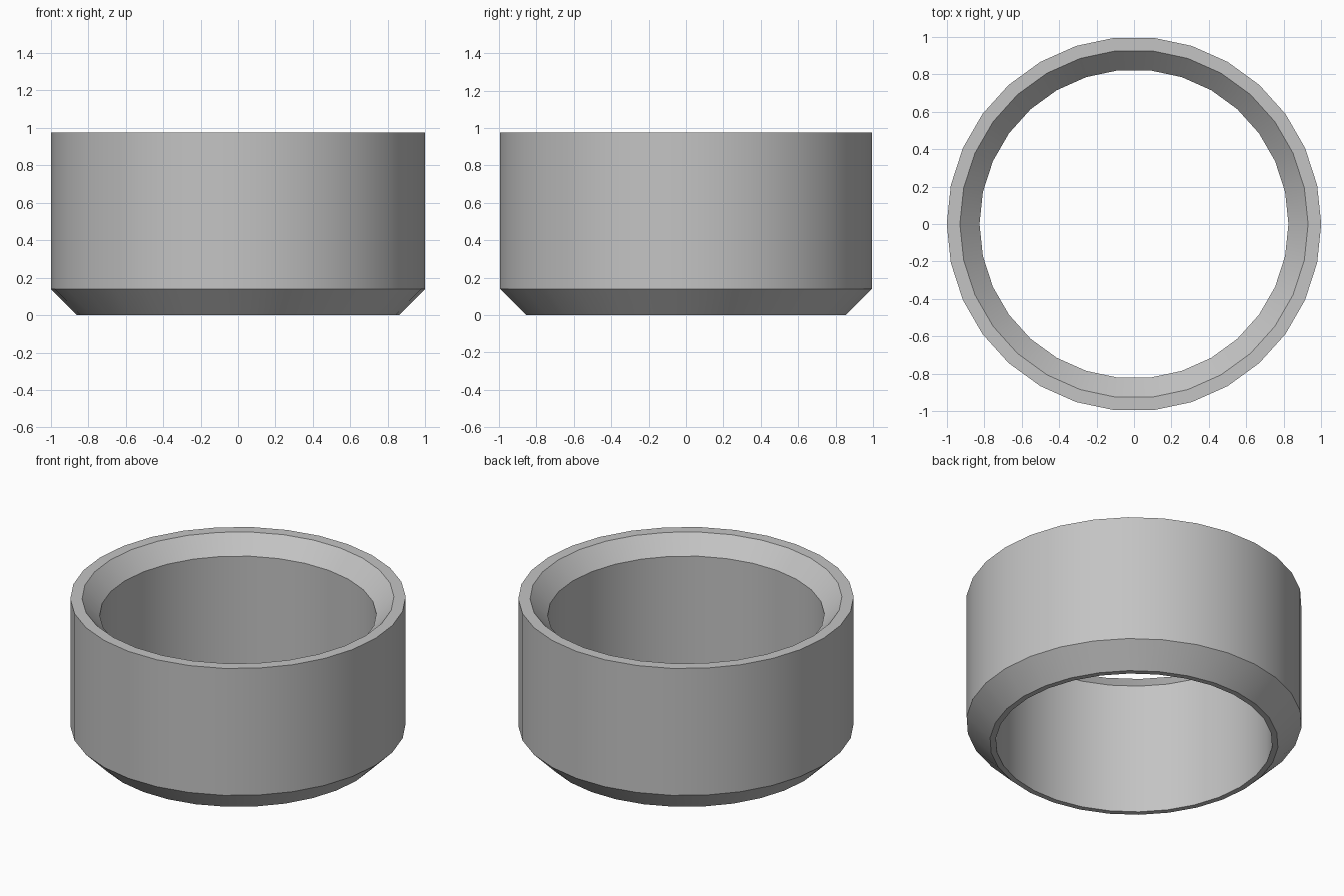
import bpy
import bmesh
from math import cos, sin, radians, tau

cube = bpy.data.objects.get("Cube")
if cube:
    bpy.data.objects.remove(cube, do_unlink=True)

SEGMENTS = 30
HEIGHT = 0.975
OUTER, BORE = 1.0, 0.825
FOOT, LIP = 0.86, 0.93

# Plain grey metal
metal = bpy.data.materials.new("grey metal")
metal.use_nodes = True
grey = (0.55, 0.55, 0.55, 1)
metal.diffuse_color = grey
metal.node_tree.nodes["Principled BSDF"].inputs["Base Color"].default_value = grey

# Closed cross-section: radius, height
profile = [
    (BORE, 0),
    (FOOT, 0),
    (OUTER, OUTER - FOOT),
    (OUTER, HEIGHT),
    (LIP, HEIGHT),
    (BORE, HEIGHT - 0.11),
]

# Sweep the cross-section around the vertical axis
bm = bmesh.new()
rings = []
for i in range(SEGMENTS):
    a = tau * i / SEGMENTS
    rings.append([bm.verts.new((r * cos(a), r * sin(a), z)) for r, z in profile])
for i, ring in enumerate(rings):
    following = rings[(i + 1) % SEGMENTS]
    for j in range(len(profile)):
        k = (j + 1) % len(profile)
        bm.faces.new((ring[j], following[j], following[k], ring[k]))
bmesh.ops.recalc_face_normals(bm, faces=bm.faces)

mesh = bpy.data.meshes.new("chamfered_ring")
bm.to_mesh(mesh)
bm.free()
mesh.materials.append(metal)
collar = bpy.data.objects.new("chamfered_ring", mesh)
bpy.context.collection.objects.link(collar)

# Smooth walls, crisp chamfer edges
bpy.ops.object.select_all(action="DESELECT")
collar.select_set(True)
bpy.context.view_layer.objects.active = collar
bpy.ops.object.shade_smooth_by_angle(angle=radians(30))
